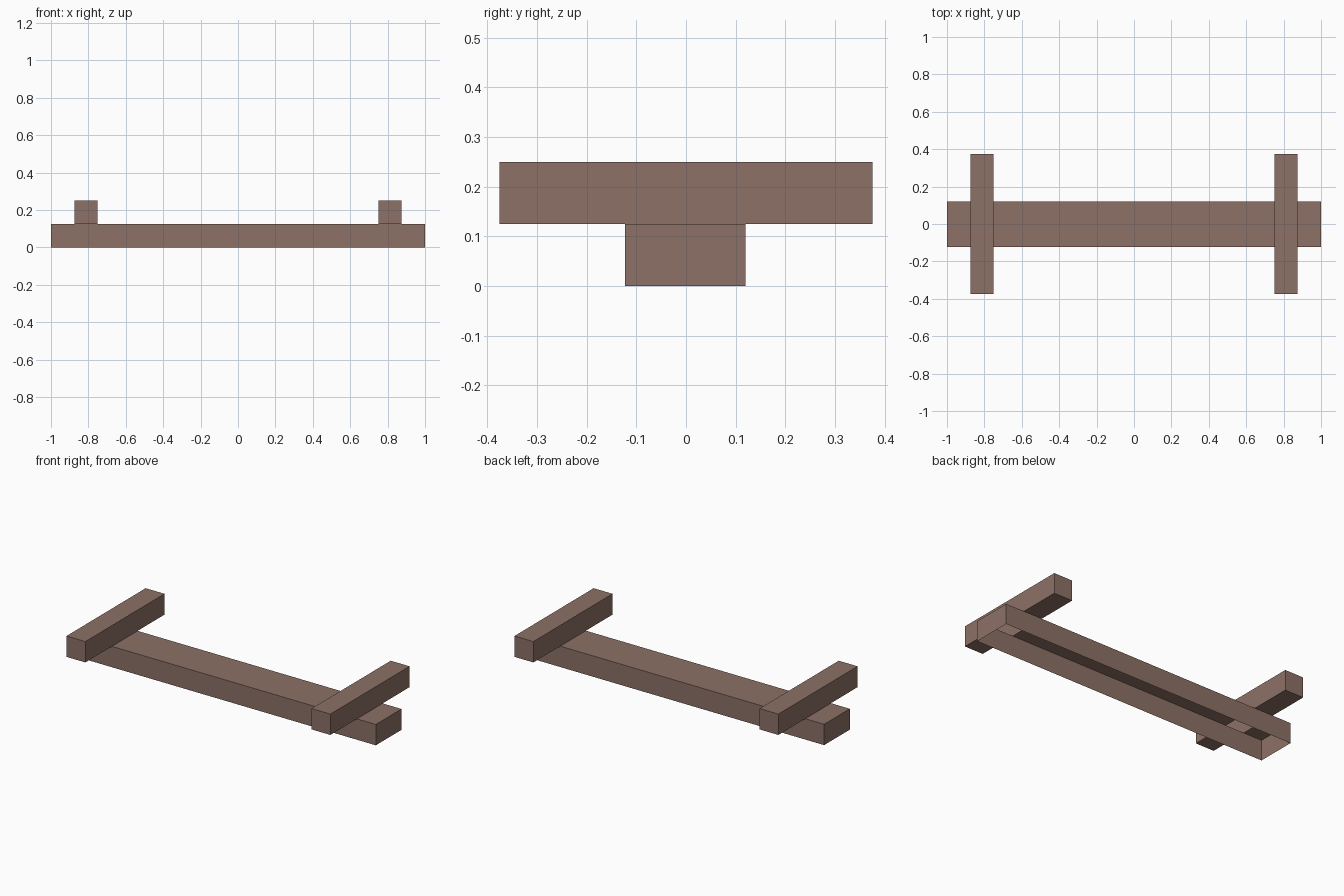
import bpy, bmesh

if "Cube" in bpy.data.objects:
    bpy.data.objects.remove(bpy.data.objects["Cube"])

brown = bpy.data.materials.new("warm brown")
brown.diffuse_color = (0.266, 0.165, 0.133, 1)
brown.use_nodes = True
brown.node_tree.nodes["Principled BSDF"].inputs["Base Color"].default_value = brown.diffuse_color

BAR_IN, BAR_OUT = 0.75, 0.875      # cross bar extent along x
Y0, Y1 = -0.123, 0.12              # beam extent along y
MID, TOP = 0.125, 0.25             # beam top, bar top


def flat(bm, x0, x1, y0, y1, z, up=True):
    """Horizontal rectangle facing up or down."""
    pts = [(x0, y0, z), (x1, y0, z), (x1, y1, z), (x0, y1, z)]
    bm.faces.new([bm.verts.new(p) for p in (pts if up else pts[::-1])])


def walls(bm, x0, x1, y0, y1, z0, z1):
    """Four outward facing upright sides."""
    c = [(x0, y0), (x1, y0), (x1, y1), (x0, y1)]
    for a, b in zip(c, c[1:] + c[:1]):
        pts = [(*a, z0), (*b, z0), (*b, z1), (*a, z1)]
        bm.faces.new([bm.verts.new(p) for p in pts])


def finish(bm, name):
    bmesh.ops.remove_doubles(bm, verts=bm.verts, dist=1e-5)
    mesh = bpy.data.meshes.new(name)
    bm.to_mesh(mesh)
    bm.free()
    mesh.materials.append(brown)
    bpy.context.collection.objects.link(bpy.data.objects.new(name, mesh))


# Long beam: hollow, open underneath, and open where the bars join it
bm = bmesh.new()
walls(bm, -1, 1, Y0, Y1, 0, MID)
for x0, x1 in ((-1, -BAR_OUT), (-BAR_IN, BAR_IN), (BAR_OUT, 1)):
    flat(bm, x0, x1, Y0, Y1, MID)
finish(bm, "long_beam")

# Cross bars: closed apart from the joint with the beam
for name, x0, x1 in (("left_cross_bar", -BAR_OUT, -BAR_IN),
                     ("right_cross_bar", BAR_IN, BAR_OUT)):
    bm = bmesh.new()
    walls(bm, x0, x1, -0.375, 0.375, MID, TOP)
    flat(bm, x0, x1, -0.375, 0.375, TOP)
    flat(bm, x0, x1, -0.375, Y0, MID, up=False)
    flat(bm, x0, x1, Y1, 0.375, MID, up=False)
    finish(bm, name)
